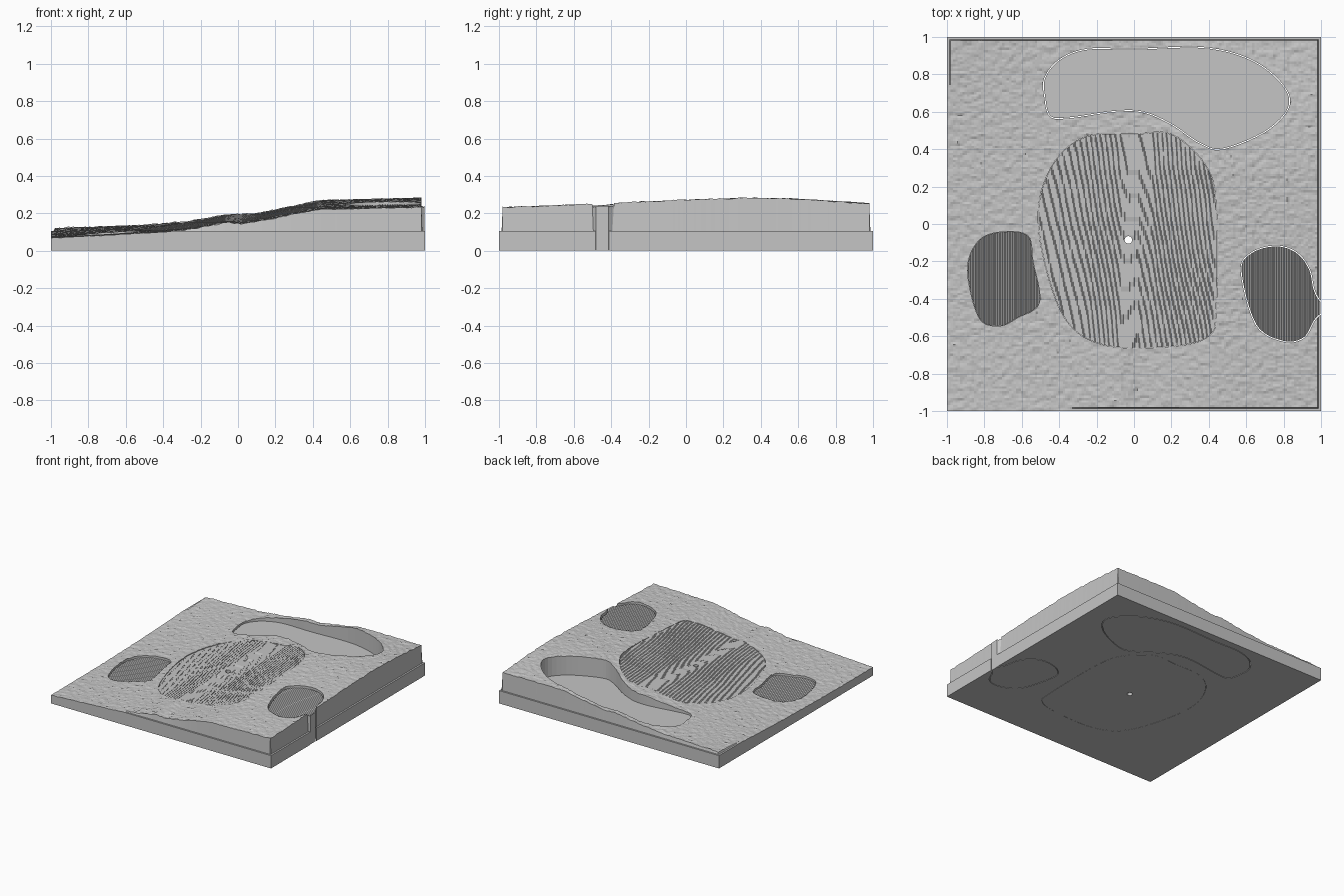
import bpy, bmesh, math
from mathutils import Vector, noise

cube = bpy.data.objects.get("Cube")
if cube:
    bpy.data.objects.remove(cube, do_unlink=True)

mat = bpy.data.materials.new("plain grey")
mat.use_nodes = True
GREY = (0.56, 0.56, 0.56, 1)
mat.diffuse_color = GREY
mat.node_tree.nodes["Principled BSDF"].inputs["Base Color"].default_value = GREY

BASE_TOP = 0.105
INSET = 0.98
RIB = .0066
STEP = .005

# Rolling ground: low and high cross profiles blended from front to back
LOW = [(-1, .068), (-.4, .1), (-.25, .116), (-.07, .15), (.02, .142), (.2, .175), (.42, .22),
       (1, .232)]
HIGH = [(-1, .123), (-.5, .147), (-.3, .168), (-.03, .215), (.1, .214), (.43, .28), (1, .283)]
BLEND = [(-1, 0), (-.5, .36), (0, .8), (.3, 1), (.6, .9), (1, .35)]


def lerp(table, t):
    t = max(-1, min(1, t))
    for (a, p), (b, q) in zip(table, table[1:]):
        if t <= b:
            return p + (q - p) * (t - a) / (b - a)
    return table[-1][1]


def ground(x, y):
    right = (x + 1) / 2
    back = max(0, (y + 1) / 2) ** 2.5
    g = lerp(BLEND, y) * right + back * (1 - right)
    return lerp(LOW, x) * (1 - g) + lerp(HIGH, x) * g


def rough(x, y):
    h = ground(x, y) + .005 * noise.noise(Vector((x * 28, y * 28, 0)))
    if max(abs(x), abs(y)) > INSET + .001:
        return min(BASE_TOP, h)
    return h + .004 * noise.noise(Vector((x * 63, y * 63, 9)))


def terraced(x, y):
    wave = .006 * noise.noise(Vector((x * 2.5, y * 2.5, 5)))
    return math.floor((ground(x, y) + wave) / STEP) * STEP


def ribbed(x, y):
    return ground(x, y) - .02 + .006 * (round(x / RIB) % 2)


def pond_level(x, y):
    return .12


def make_object(name, bm):
    bmesh.ops.recalc_face_normals(bm, faces=bm.faces)
    mesh = bpy.data.meshes.new(name)
    bm.to_mesh(mesh)
    bm.free()
    mesh.materials.append(mat)
    ob = bpy.data.objects.new(name, mesh)
    bpy.context.collection.objects.link(ob)
    return ob


def height_solid(name, xs, ys, height, bottom=0):
    """Closed block whose top follows a height function."""
    bm = bmesh.new()
    rows = [[bm.verts.new((x, y, height(x, y))) for x in xs] for y in ys]
    for r, s in zip(rows, rows[1:]):
        for i in range(len(xs) - 1):
            bm.faces.new((r[i], r[i + 1], s[i + 1], s[i]))
    rim = rows[0] + [r[-1] for r in rows[1:-1]] + rows[-1][::-1]
    rim += [r[0] for r in rows[-2:0:-1]]
    low = [bm.verts.new((v.co.x, v.co.y, bottom)) for v in rim]
    for i in range(len(rim)):
        bm.faces.new((rim[i - 1], low[i - 1], low[i], rim[i]))
    bm.faces.new(low)
    return make_object(name, bm)


def smooth_loop(points, steps=6):
    """Closed smooth curve through the points."""
    pts = [Vector(p) for p in points]
    n, out = len(pts), []
    for i in range(n):
        a, b, c, d = (pts[(i + k) % n] for k in (-1, 0, 1, 2))
        for s in range(steps):
            t = s / steps
            out.append(b + (c - a) * t / 2 + (a * 2 - b * 5 + c * 4 - d) * t * t / 2
                       + (b * 3 - a - c * 3 + d) * t ** 3 / 2)
    return out


def shrink(loop, gap):
    """Move a clockwise outline inwards."""
    out = []
    for i, p in enumerate(loop):
        t = (loop[(i + 1) % len(loop)] - loop[i - 1]).normalized()
        out.append(p + Vector((t.y, -t.x)) * gap)
    return out


def prism(name, loop, bottom, top=.5):
    bm = bmesh.new()
    face = bm.faces.new([bm.verts.new((p.x, p.y, bottom)) for p in loop])
    ext = bmesh.ops.extrude_face_region(bm, geom=[face])
    verts = [v for v in ext["geom"] if isinstance(v, bmesh.types.BMVert)]
    bmesh.ops.translate(bm, verts=verts, vec=(0, 0, top - bottom))
    return make_object(name, bm)


def cut(ob, cutter, operation):
    cutter.hide_render = True
    mod = ob.modifiers.new("cut", "BOOLEAN")
    mod.operation, mod.solver, mod.object = operation, "EXACT", cutter
    bpy.context.view_layer.objects.active = ob
    bpy.ops.object.modifier_apply(modifier=mod.name)
    bpy.data.objects.remove(cutter, do_unlink=True)


def spread(a, b, step):
    n = max(1, round((b - a) / step))
    return [a + (b - a) * i / n for i in range(n + 1)]


# Outlines, clockwise from above
POND = [(-.48, .68), (-.48, .78), (-.4, .88), (-.25, .937), (0, .937), (.4, .943), (.68, .85),
        (.835, .67), (.73, .51), (.48, .4), (.35, .43), (.2, .53), (.05, .595), (-.1, .6),
        (-.35, .565), (-.45, .575)]
RIGHT_BUNKER = [(.57, -.25), (.63, -.15), (.76, -.115), (.87, -.15), (.94, -.24), (.965, -.35),
                (1, -.412), (1.04, -.43), (1.04, -.47), (1, -.485), (.965, -.52), (.91, -.61),
                (.8, -.63), (.65, -.54)]
LEFT_BUNKER = [(-.89, -.25), (-.84, -.1), (-.73, -.045), (-.57, -.06), (-.54, -.2),
               (-.505, -.42), (-.62, -.5), (-.72, -.545), (-.83, -.5)]
GREEN = [(-.51, .1), (-.42, .34), (-.25, .47), (0, .48), (.2, .48), (.38, .32), (.44, .1),
         (.44, -.45), (.4, -.6), (.2, -.655), (-.15, -.65), (-.36, -.52), (-.48, -.2)]

# Main terrain block with a small ledge above the base
line = [-1, -.986] + spread(-INSET, INSET, .0125) + [.986, 1]
terrain = height_solid("terrain", line, line, rough)

# Inserts: name, outline, height function, x step, y step, gap, underside
parts = [
    ("pond_floor", POND, pond_level, .5, .5, .005, 0),
    ("right_bunker", RIGHT_BUNKER, ribbed, RIB, .06, .005, 0),
    ("left_bunker", LEFT_BUNKER, ribbed, RIB, .06, .001, .02),
    ("putting_green", GREEN, terraced, .0025, .025, .0015, 0),
]
for name, points, height, dx, dy, gap, bottom in parts:
    loop = smooth_loop(points)
    cut(terrain, prism("pocket_cutter", loop, bottom or -.1), "DIFFERENCE")
    x0, x1 = min(p.x for p in loop) - .02, min(max(p.x for p in loop) + .02, 1)
    y0, y1 = min(p.y for p in loop) - .02, max(p.y for p in loop) + .02
    if height is ribbed:
        xs = [i * RIB for i in range(math.ceil(x0 / RIB), math.floor(x1 / RIB) + 1)]
    else:
        xs = spread(x0, x1, dx)
    insert = height_solid(name, xs, spread(y0, y1, dy), height, bottom)
    cut(insert, prism("insert_cutter", shrink(loop, gap), -.1), "INTERSECT")

# Flag hole through the green
circle = [Vector((-.03 + .02 * math.sin(a), -.085 + .02 * math.cos(a)))
          for a in (math.tau * i / 24 for i in range(24))]
cut(bpy.data.objects["putting_green"], prism("hole_cutter", circle, -.1), "DIFFERENCE")
